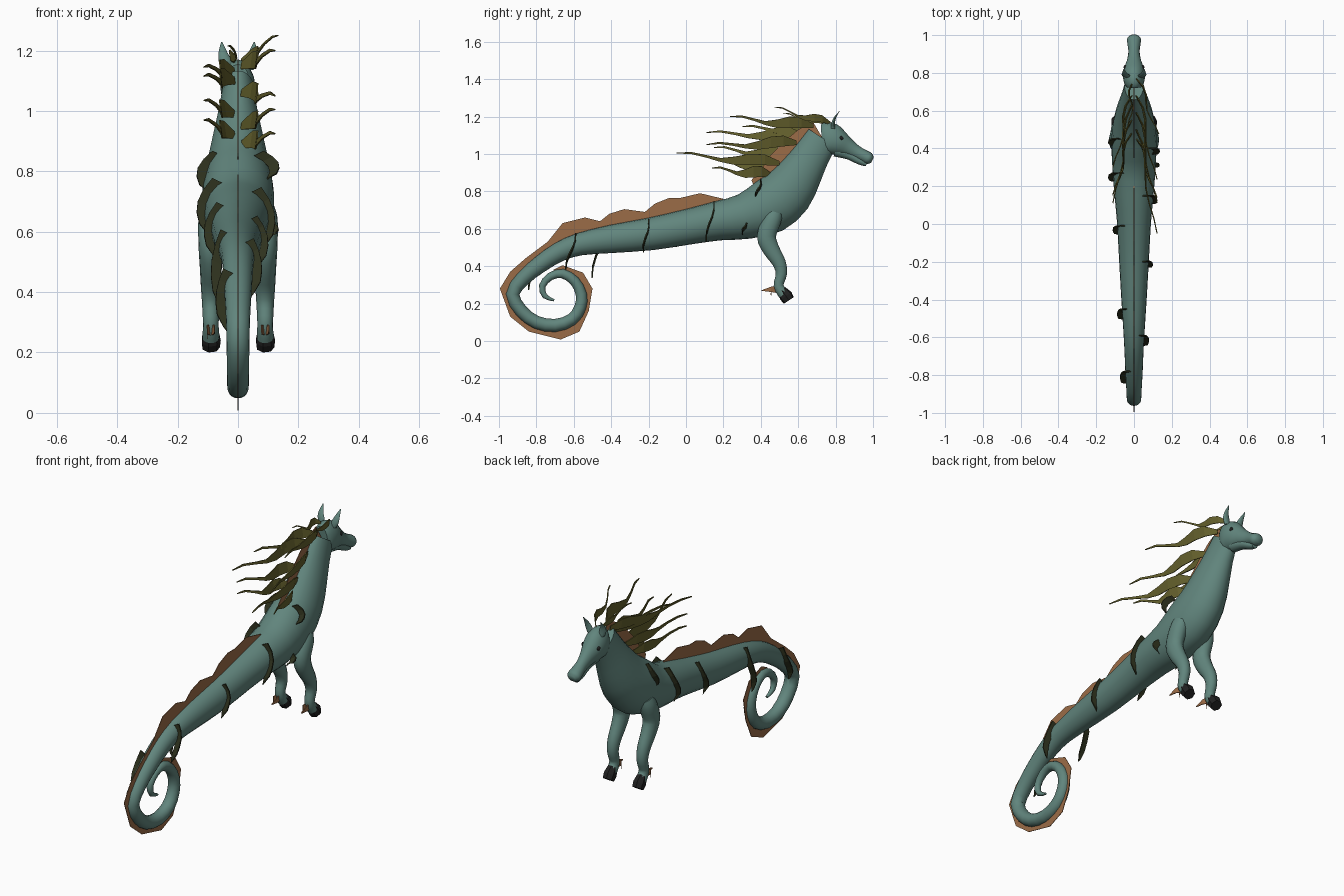
import bpy, bmesh, math
from mathutils import Vector

cube = bpy.data.objects.get("Cube")
if cube:
    bpy.data.objects.remove(cube, do_unlink=True)


def material(name, r, g, b):
    m = bpy.data.materials.new(name)
    m.use_nodes = True
    m.diffuse_color = (r, g, b, 1)
    m.node_tree.nodes["Principled BSDF"].inputs["Base Color"].default_value = (r, g, b, 1)
    return m


TEAL = material("teal skin", .12, .235, .205)
BROWN = material("brown fin", .33, .15, .063)
OLIVE = material("olive mane", .125, .115, .025)
WEED = material("dark weed", .028, .032, .013)
BLACK = material("black hoof", .015, .015, .015)


def finish(name, bm, mat, smooth=False):
    bmesh.ops.recalc_face_normals(bm, faces=bm.faces)
    mesh = bpy.data.meshes.new(name)
    bm.to_mesh(mesh)
    bm.free()
    mesh.materials.append(mat)
    ob = bpy.data.objects.new(name, mesh)
    bpy.context.collection.objects.link(ob)
    if smooth:
        bpy.ops.object.select_all(action='DESELECT')
        ob.select_set(True)
        bpy.context.view_layer.objects.active = ob
        bpy.ops.object.shade_smooth_by_angle(angle=math.radians(50))
    return ob


def spline(rows, steps):
    """Smooth curve through rows of numbers."""
    out = []
    for i in range(len(rows) - 1):
        a, b, c, d = [rows[max(0, min(len(rows) - 1, k))] for k in (i - 1, i, i + 1, i + 2)]
        for s in range(steps):
            t = s / steps
            out.append([q + t / 2 * (r - p + t * (2 * p - 5 * q + 4 * r - u + t * (3 * (q - r) + u - p)))
                        for p, q, r, u in zip(a, b, c, d)])
    return out + [list(rows[-1])]


def tube(name, rows, mat, steps=3, sides=16, smooth=True):
    """Elliptic tube; each row is x, y, z, radius in profile, radius across."""
    rows = spline(rows, steps)
    bm = bmesh.new()
    rings = []
    for i, (x, y, z, rv, rx) in enumerate(rows):
        t = Vector(rows[min(i + 1, len(rows) - 1)][:3]) - Vector(rows[max(i - 1, 0)][:3])
        n = Vector((0, -t.z, t.y)).normalized()
        ring = []
        for k in range(sides):
            a = math.tau * k / sides
            ring.append(bm.verts.new(Vector((x + rx * math.cos(a), y, z)) + n * rv * math.sin(a)))
        rings.append(ring)
    for r, s in zip(rings, rings[1:]):
        for k in range(sides):
            j = (k + 1) % sides
            bm.faces.new((r[k], r[j], s[j], s[k]))
    bm.faces.new(rings[0])
    bm.faces.new(rings[-1])
    return finish(name, bm, mat, smooth)


def strip(name, edge_a, edge_b, mat, thickness=.004):
    """Thin plate between two edges."""
    bm = bmesh.new()
    pairs = [(bm.verts.new(a), bm.verts.new(b)) for a, b in zip(edge_a, edge_b)]
    for (a, b), (c, d) in zip(pairs, pairs[1:]):
        bm.faces.new((a, b, d, c))
    ob = finish(name, bm, mat)
    mod = ob.modifiers.new("thickness", 'SOLIDIFY')
    mod.thickness = thickness
    mod.offset = 0
    return ob


# Body, neck and curled tail: y, z, profile radius, cross radius
spine = [(.73, 1.085, .088, .05), (.675, 1.0, .097, .065), (.62, .91, .115, .085),
         (.545, .80, .14, .108), (.445, .72, .148, .12), (.31, .665, .122, .115),
         (.17, .642, .105, .105), (.01, .61, .095, .09), (-.19, .572, .087, .079),
         (-.4, .545, .075, .067), (-.57, .517, .06, .056), (-.68, .475, .052, .05),
         (-.78, .41, .046, .046), (-.87, .335, .04, .041), (-.927, .25, .036, .038),
         (-.88, .16, .035, .037), (-.8, .1, .035, .036), (-.7, .083, .035, .035),
         (-.61, .115, .033, .034), (-.565, .18, .032, .032), (-.56, .25, .03, .03),
         (-.595, .32, .027, .028), (-.66, .36, .025, .025), (-.725, .345, .021, .021),
         (-.768, .295, .018, .018), (-.755, .24, .014, .014), (-.705, .218, .006, .007)]
tube("body_and_tail", [(0, *p) for p in spine], TEAL, steps=2, sides=20)

# Head and lower jaw
head = [(.725, 1.085, .07, .04), (.745, 1.085, .086, .052), (.78, 1.077, .085, .058),
        (.82, 1.058, .068, .054), (.865, 1.035, .048, .038), (.91, 1.01, .036, .03),
        (.95, .99, .033, .034), (.98, .975, .032, .037), (.997, .967, .015, .02)]
tube("head", [(0, *p) for p in head], TEAL)
jaw = [(.80, 1.02, .035, .035), (.87, .995, .025, .026), (.93, .962, .02, .024), (.965, .945, .012, .016)]
tube("lower_jaw", [(0, *p) for p in jaw], TEAL)

for side, label in ((1, "left"), (-1, "right")):
    # Ears and eyes
    ear = [(.035, .785, 1.135, .012, .016), (.043, .787, 1.165, .01, .021),
           (.05, .797, 1.195, .006, .014), (.054, .82, 1.228, .001, .002)]
    tube(label + "_ear", [(side * x, *r) for x, *r in ear], TEAL, sides=10)
    eye = [(.83 - .012, 1.087, .003, .003), (.83, 1.085, .012, .008), (.83 + .012, 1.083, .003, .003)]
    tube(label + "_eye", [(side * .047, *p) for p in eye], BLACK, sides=10)

    # Front leg, hoof and fetlock fin
    leg = [(.08, .475, .69, .045, .038), (.088, .46, .645, .05, .043), (.09, .43, .56, .052, .041),
           (.09, .455, .49, .046, .037), (.09, .497, .42, .037, .033), (.09, .51, .36, .031, .029),
           (.09, .495, .295, .027, .026), (.09, .523, .25, .031, .028)]
    tube(label + "_front_leg", [(side * x, *r) for x, *r in leg], TEAL, sides=14)
    hoof = [(.51, .272, .027, .026), (.535, .24, .037, .033), (.55, .217, .032, .03)]
    tube(label + "_hoof", [(side * .09, *p) for p in hoof], BLACK, steps=1, sides=7, smooth=False)
    for n, (ty, tz, dx) in enumerate(((.405, .272, .012), (.455, .245, -.012))):
        x = side * .09
        strip(f"{label}_fetlock_fin_{n}", [(x, .495, .295), (x + dx, .455, .29), (x + dx, ty, tz)],
              [(x, .495, .255), (x + dx, .455, .262), (x + dx, ty, tz - .004)], BROWN)

# Fins run from the spine to a ragged outer edge
line = [Vector((0, p[0], p[1])) for p in spline(spine, 4)]


def fin(name, outer):
    outer = [Vector((0, *p)) for p in outer]
    inner = [min(line, key=lambda q: (q - p).length) for p in outer]
    strip(name, outer, inner, BROWN, .003)


fin("back_fin", [(.2, .76), (.075, .79), (-.03, .765), (-.09, .765), (-.165, .735), (-.22, .69),
                 (-.33, .705), (-.41, .68), (-.46, .64), (-.54, .66), (-.66, .63), (-.74, .53),
                 (-.86, .44), (-.94, .37), (-.995, .28), (-.94, .13), (-.84, .05), (-.67, .008),
                 (-.57, .05), (-.52, .16), (-.5, .28), (-.55, .365), (-.66, .405), (-.71, .38)])
fin("neck_fin", [(.68, 1.17), (.6, 1.13), (.54, 1.08), (.5, 1.04), (.45, .99), (.41, .93), (.35, .86)])


# Mane locks: vertical blades that stream back and outward
def lock(name, side, root, tip, spread, width=.03):
    top, low = [], []
    shape = (.4, .95, 1, .75, .35, .22, .18, .06)
    for i, w in enumerate(shape):
        t = i / (len(shape) - 1)
        y = root[0] + (tip[0] - root[0]) * t
        z = root[1] + (tip[1] - root[1]) * t + .012 * math.sin(t * 9)
        x = side * (.01 + spread * (t ** .8) + .012 * math.sin(t * 8))
        top.append((x + side * w * width * .3, y, z + w * width))
        low.append((x, y, z - w * width))
    strip(name, top, low, OLIVE, .005)


left_locks = [((.68, 1.15), (.235, 1.195)), ((.59, 1.06), (.11, 1.045)),
              ((.50, .95), (-.05, 1.0)), ((.45, .89), (.14, .92))]
right_locks = [((.68, 1.13), (.3, 1.14)), ((.63, 1.10), (.11, 1.11)),
               ((.55, .99), (.15, 1.03)), ((.48, .92), (.155, .965))]
for n, (a, b) in enumerate(left_locks):
    lock(f"left_mane_lock_{n}", 1, a, b, .1)
for n, (a, b) in enumerate(right_locks):
    lock(f"right_mane_lock_{n}", -1, a, b, .09)
lock("forelock", 1, (.77, 1.165), (.475, 1.245), .11, .02)
lock("small_forelock", -1, (.74, 1.165), (.52, 1.21), .01, .018)


# Weed ribbons draped down the flanks: side, start, end, distance from the middle
def weed(name, side, start, end, reach):
    outer, inner = [], []
    for i, bulge in enumerate((.6, .86, 1.02, 1.05, .97, .8)):
        t = i / 5
        y = start[0] + (end[0] - start[0]) * t + .008 * math.sin(t * 6)
        z = start[1] + (end[1] - start[1]) * t
        half = .016 if i < 5 else .006
        x = reach * bulge
        outer.append((side * (x + half), y, z + .008))
        inner.append((side * (x - half), y, z - .008))
    strip(name, outer, inner, WEED, .007)


weeds = [(1, (.40, .86), (.375, .765), .115), (1, (.15, .74), (.11, .54), .102),
         (1, (-.2, .645), (-.225, .48), .08), (1, (-.59, .57), (-.64, .39), .06),
         (1, (.32, .635), (.305, .575), .113), (-1, (.45, .86), (.42, .72), .115),
         (-1, (.27, .77), (.23, .58), .115), (-1, (-.01, .69), (-.05, .51), .092),
         (-1, (-.45, .6), (-.5, .345), .07), (-1, (-.78, .47), (-.84, .28), .055)]
for n, w in enumerate(weeds):
    weed(f"weed_ribbon_{n}", *w)
